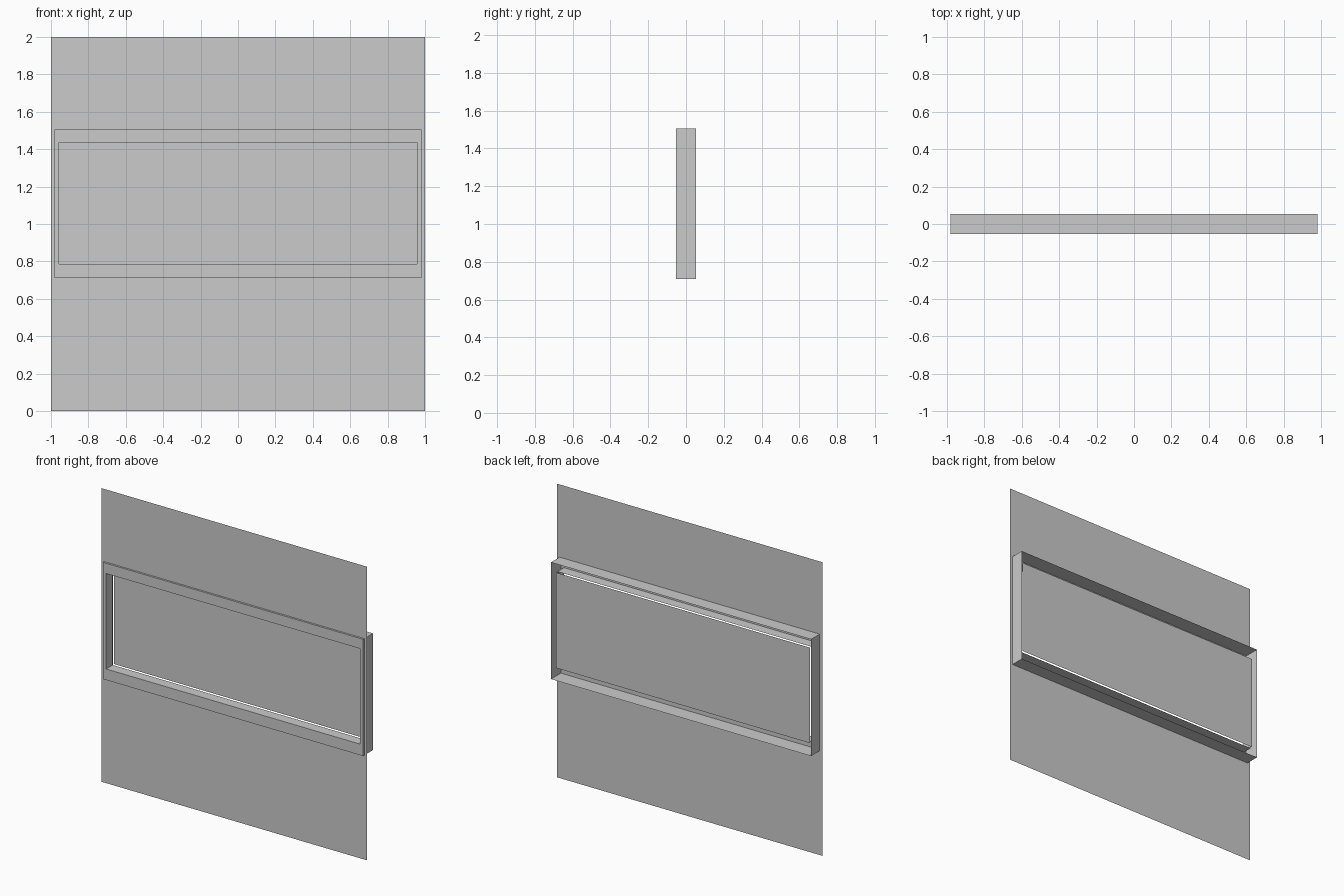
import bpy, bmesh

if "Cube" in bpy.data.objects:
    bpy.data.objects.remove(bpy.data.objects["Cube"])

# Key sizes: rectangles are (x half-width, z low, z high)
OUTER = (0.98, 0.71, 1.505)
INNER = (0.957, 0.785, 1.435)
WALL = (1.0, 0.0, 2.0)
FRONT, WALL_Y, INNER_BACK, PANE_Y, BACK = -0.053, -0.04, 0.018, 0.034, 0.053


def loop(bm, rect, y):
    w, lo, hi = rect
    return [bm.verts.new((x, y, z)) for x, z in ((-w, lo), (w, lo), (w, hi), (-w, hi))]


def build(name, sections, cap=False):
    """Bridge a sequence of rectangular loops, or cap a single one."""
    bm = bmesh.new()
    loops = [loop(bm, r, y) for r, y in sections]
    for a, b in zip(loops, loops[1:]):
        for i in range(4):
            j = (i + 1) % 4
            bm.faces.new((a[i], a[j], b[j], b[i]))
    if cap:
        bm.faces.new(loops[0])
    me = bpy.data.meshes.new(name)
    bm.to_mesh(me)
    bm.free()
    ob = bpy.data.objects.new(name, me)
    bpy.context.collection.objects.link(ob)
    return ob


# Thin wall sheet with an opening for the frame
build("wall_panel", [(WALL, WALL_Y), (OUTER, WALL_Y)])
# Channel-shaped frame, open at the back: outer sides, front face, inner reveal
build("window_frame", [(OUTER, BACK), (OUTER, FRONT), (INNER, FRONT), (INNER, INNER_BACK)])
# Pane set just behind the inner reveal
build("window_pane", [(INNER, PANE_Y)], cap=True)
